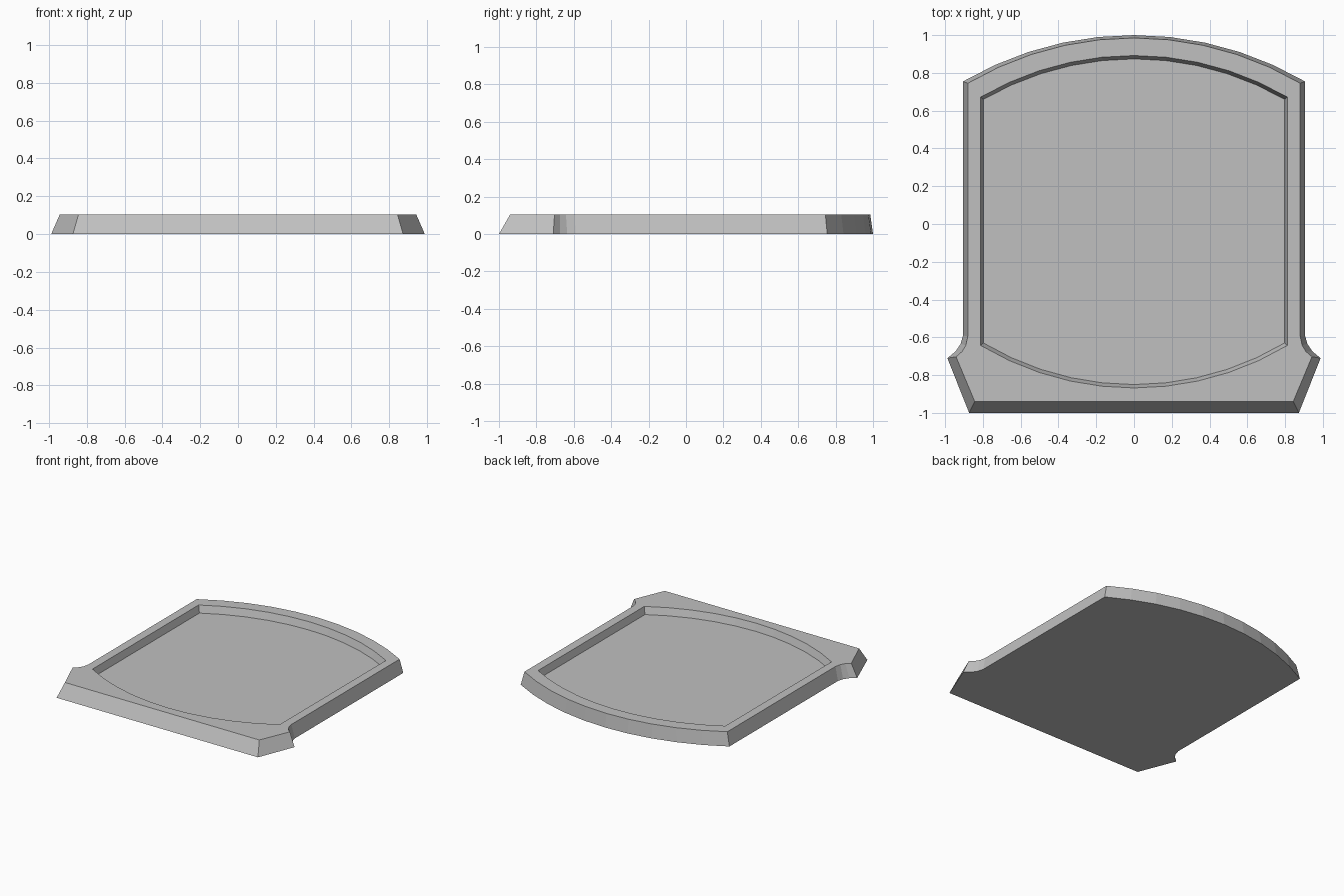
import bpy, bmesh, math

cube = bpy.data.objects.get("Cube")
if cube:
    bpy.data.objects.remove(cube, do_unlink=True)

HEIGHT = 0.105   # top of the rim
FLOOR = 0.05     # top of the sunken panel

stone = bpy.data.materials.new("stone_grey")
stone.use_nodes = True
colour = (0.53, 0.53, 0.53, 1)
stone.diffuse_color = colour
stone.node_tree.nodes["Principled BSDF"].inputs["Base Color"].default_value = colour


def arc(half, y_end, y_mid, steps=10):
    """Shallow circular arc from +half to -half through (0, y_mid)."""
    sag = y_mid - y_end
    r = (half * half + sag * sag) / (2 * abs(sag))
    a = math.asin(half / r)
    s = math.copysign(1, sag)
    pts = []
    for i in range(steps + 1):
        t = a - 2 * a * i / steps
        pts.append((r * math.sin(t), y_mid - s * r * (1 - math.cos(t))))
    return pts


def outer(half, y_end, y_mid, side):
    """Arched back, then the flared foot mirrored on both sides."""
    return (arc(half, y_end, y_mid) + [(-x, y) for x, y in side]
            + list(reversed(side)))


def inner(half, back, back_mid, front, front_mid):
    """Straight sides with bowed back and front."""
    return arc(half, back, back_mid) + arc(half, front, front_mid)[::-1]


def ring(bm, pts, z):
    verts = [bm.verts.new((x, y, z)) for x, y in pts]
    for i, v in enumerate(verts):
        bm.edges.new((v, verts[(i + 1) % len(verts)]))
    return verts


def bridge(bm, a, b):
    n = len(a)
    for i in range(n):
        j = (i + 1) % n
        bm.faces.new((a[i], a[j], b[j], b[i]))


def fill_between(bm, a, b):
    """Flat face area between two loops with different point counts."""
    edges = []
    for loop in (a, b):
        n = len(loop)
        edges += [bm.edges.get((loop[i], loop[(i + 1) % n])) for i in range(n)]
    bmesh.ops.triangle_fill(bm, edges=edges, use_beauty=True)


def finish(bm, name):
    bmesh.ops.recalc_face_normals(bm, faces=bm.faces)
    mesh = bpy.data.meshes.new(name)
    bm.to_mesh(mesh)
    bm.free()
    mesh.materials.append(stone)
    obj = bpy.data.objects.new(name, mesh)
    bpy.context.collection.objects.link(obj)
    return obj


# Outlines: base and top of the sloped outside, lip and floor of the recess
base = outer(0.905, 0.755, 1.0,
             [(0.905, -0.59), (0.918, -0.635), (0.945, -0.675),
              (0.988, -0.71), (0.873, -1.0)])
top = outer(0.88, 0.745, 0.985,
            [(0.88, -0.595), (0.89, -0.642), (0.91, -0.675),
             (0.942, -0.703), (0.843, -0.94)])
lip = inner(0.812, 0.672, 0.892, -0.643, -0.868)
well = inner(0.797, 0.66, 0.874, -0.63, -0.85)

# Rim frame with sloped sides and flared front foot
bm = bmesh.new()
o0, o1 = ring(bm, base, 0), ring(bm, top, HEIGHT)
i1, i0 = ring(bm, lip, HEIGHT), ring(bm, well, FLOOR)
ib = ring(bm, well, 0)
bridge(bm, o0, o1)
bridge(bm, i1, i0)
bridge(bm, i0, ib)
fill_between(bm, o1, i1)
fill_between(bm, o0, ib)
finish(bm, "rim_frame")

# Sunken panel closing the frame, flush underneath
bm = bmesh.new()
p0, p1 = ring(bm, well, 0), ring(bm, well, FLOOR)
bridge(bm, p0, p1)
bm.faces.new(p0)
bm.faces.new(p1)
finish(bm, "sunken_panel")
